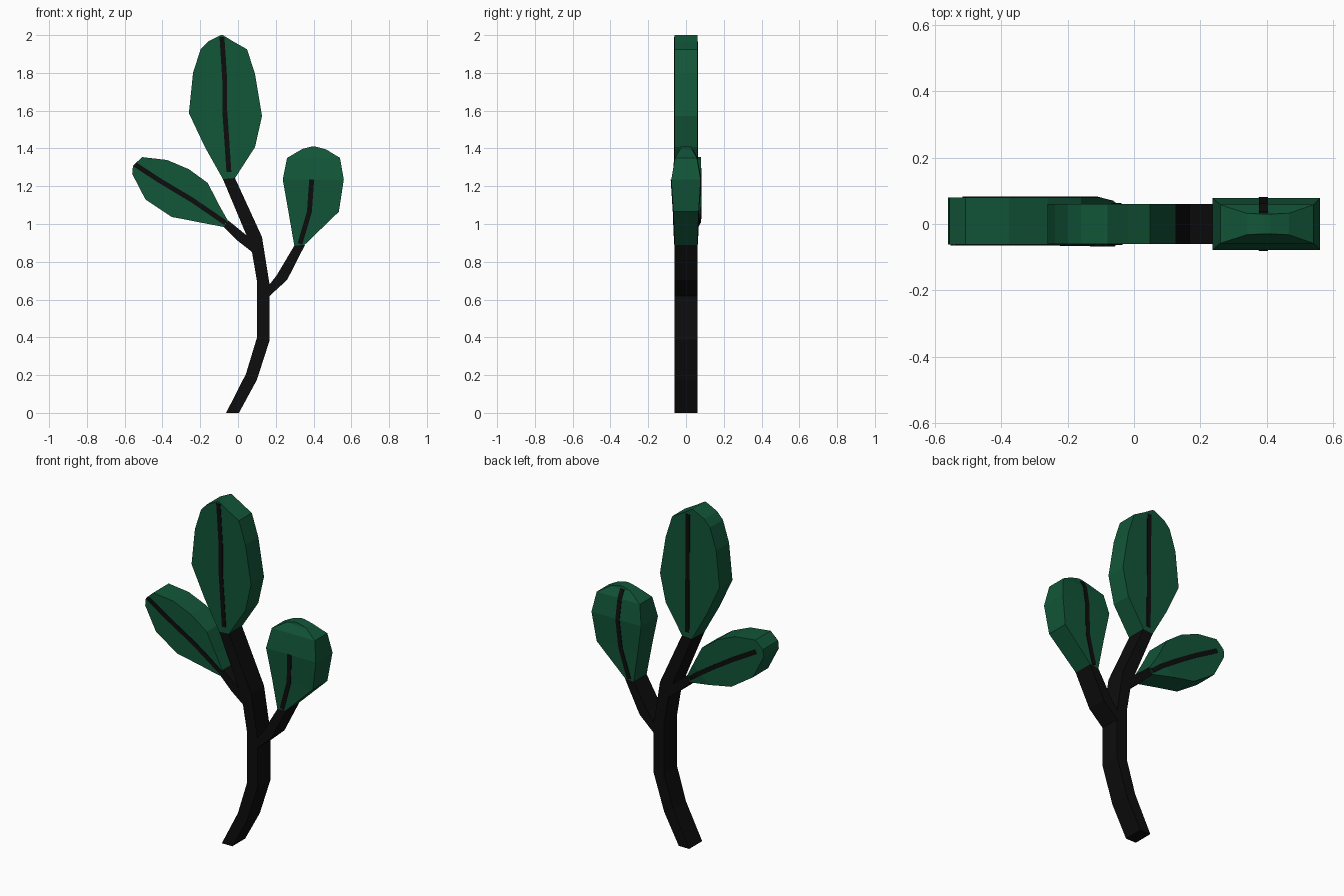
import bpy, bmesh
from mathutils import Vector

if "Cube" in bpy.data.objects:
    bpy.data.objects.remove(bpy.data.objects["Cube"])


def material(name, rgb):
    m = bpy.data.materials.new(name)
    m.diffuse_color = (*rgb, 1)
    m.use_nodes = True
    m.node_tree.nodes["Principled BSDF"].inputs["Base Color"].default_value = m.diffuse_color
    return m


GREEN = material("leaf green", (0.006, 0.092, 0.040))
BLACK = material("stem black", (0.004, 0.004, 0.004))


def finish(bm, name, mat):
    bmesh.ops.recalc_face_normals(bm, faces=bm.faces)
    me = bpy.data.meshes.new(name)
    bm.to_mesh(me)
    bm.free()
    me.materials.append(mat)
    ob = bpy.data.objects.new(name, me)
    bpy.context.collection.objects.link(ob)
    return ob


def loft(name, rows, mat):
    """Rows of (x1, z1, x2, z2, y_front, y_back) joined into a closed slab."""
    bm = bmesh.new()
    rings = []
    for x1, z1, x2, z2, f, b in rows:
        rings.append([bm.verts.new(p) for p in
                      ((x1, f, z1), (x2, f, z2), (x2, b, z2), (x1, b, z1))])
    for r, s in zip(rings, rings[1:]):
        for i in range(4):
            j = (i + 1) % 4
            bm.faces.new((r[i], r[j], s[j], s[i]))
    bm.faces.new(rings[0])
    bm.faces.new(rings[-1])
    return finish(bm, name, mat)


def vein(name, path, width=0.026, t=0.003):
    """Thin ribbon following (x, y, z) points on a leaf face."""
    rows = []
    for i, (x, y, z) in enumerate(path):
        a, b = path[max(i - 1, 0)], path[min(i + 1, len(path) - 1)]
        d = Vector((b[0] - a[0], b[2] - a[2])).normalized() * width / 2
        rows.append((x - d.y, z + d.x, x + d.y, z - d.x, y - t, y + t))
    return loft(name, rows, BLACK)


# Forked stem: one outline extruded in depth
outline = [(-.063, 0), (.005, 0), (.10, .175), (.168, .386), (.168, .62),
           (.26, .704), (.355, .89), (.298, .885), (.206, .73), (.167, .68),
           (.127, .931), (-.016, 1.243), (-.08, 1.238), (.045, .94),
           (-.053, 1.02), (-.075, .985), (0, .91), (.074, .852),
           (.10, .70), (.10, .397), (.042, .206)]
bm = bmesh.new()
face = bm.faces.new([bm.verts.new((x, -.06, z)) for x, z in outline])
ext = bmesh.ops.extrude_face_region(bm, geom=[face], use_keep_orig=True)
bmesh.ops.translate(bm, vec=(0, .12, 0),
                    verts=[v for v in ext["geom"] if isinstance(v, bmesh.types.BMVert)])
finish(bm, "stem", BLACK)

# Top leaf
top = [(-.08, 1.238, -.016, 1.243), (-.175, 1.407, .09, 1.407),
       (-.26, 1.587, .127, 1.571), (-.238, 1.80, .09, 1.794),
       (-.198, 1.925, .048, 1.925), (-.16, 1.965, -.02, 1.963),
       (-.09, 2.0, -.08, 2.0)]
loft("top_leaf", [(*r, -.06, .06) for r in top], GREEN)
vein("top_leaf_front_vein", [(-.048, -.06, 1.275), (-.07, -.06, 1.6),
                             (-.07, -.06, 1.76), (-.085, -.06, 1.99)])
vein("top_leaf_back_vein", [(-.05, .06, 1.27), (-.055, .06, 1.965)])

# Left leaf
left = [(-.055, 1.02, -.074, .984, -.066, .066), (-.10, 1.10, -.21, 1.01, -.062, .08),
        (-.16, 1.217, -.28, 1.024, -.062, .08), (-.26, 1.29, -.35, 1.037, -.062, .08),
        (-.376, 1.339, -.49, 1.13, -.062, .08), (-.507, 1.354, -.56, 1.265, -.062, .08),
        (-.555, 1.31, -.557, 1.30, -.062, .08)]
loft("left_leaf", left, GREEN)
vein("left_leaf_front_vein", [(-.065, -.065, 1.005), (-.243, -.062, 1.127),
                              (-.42, -.062, 1.233), (-.545, -.062, 1.315)])
vein("left_leaf_back_vein", [(-.07, .067, 1.005), (-.12, .08, 1.045), (-.243, .08, 1.127),
                             (-.36, .08, 1.20), (-.51, .08, 1.285)])

# Right leaf: bulges in the middle, narrows to the top
right = [(.298, .885, .353, .89, .06), (.267, 1.065, .534, 1.065, .067),
         (.237, 1.235, .56, 1.235, .078), (.26, 1.35, .54, 1.35, .058),
         (.34, 1.397, .466, 1.395, .032), (.39, 1.41, .41, 1.41, .03)]
loft("right_leaf", [(*r[:4], -r[4], r[4]) for r in right], GREEN)
path = [(.328, .06, .895), (.378, .067, 1.065), (.39, .078, 1.235),
        (.39, .058, 1.35), (.39, .034, 1.395)]
vein("right_leaf_front_vein", [(x, -y, z) for x, y, z in path[:3]])
vein("right_leaf_back_vein", path)
